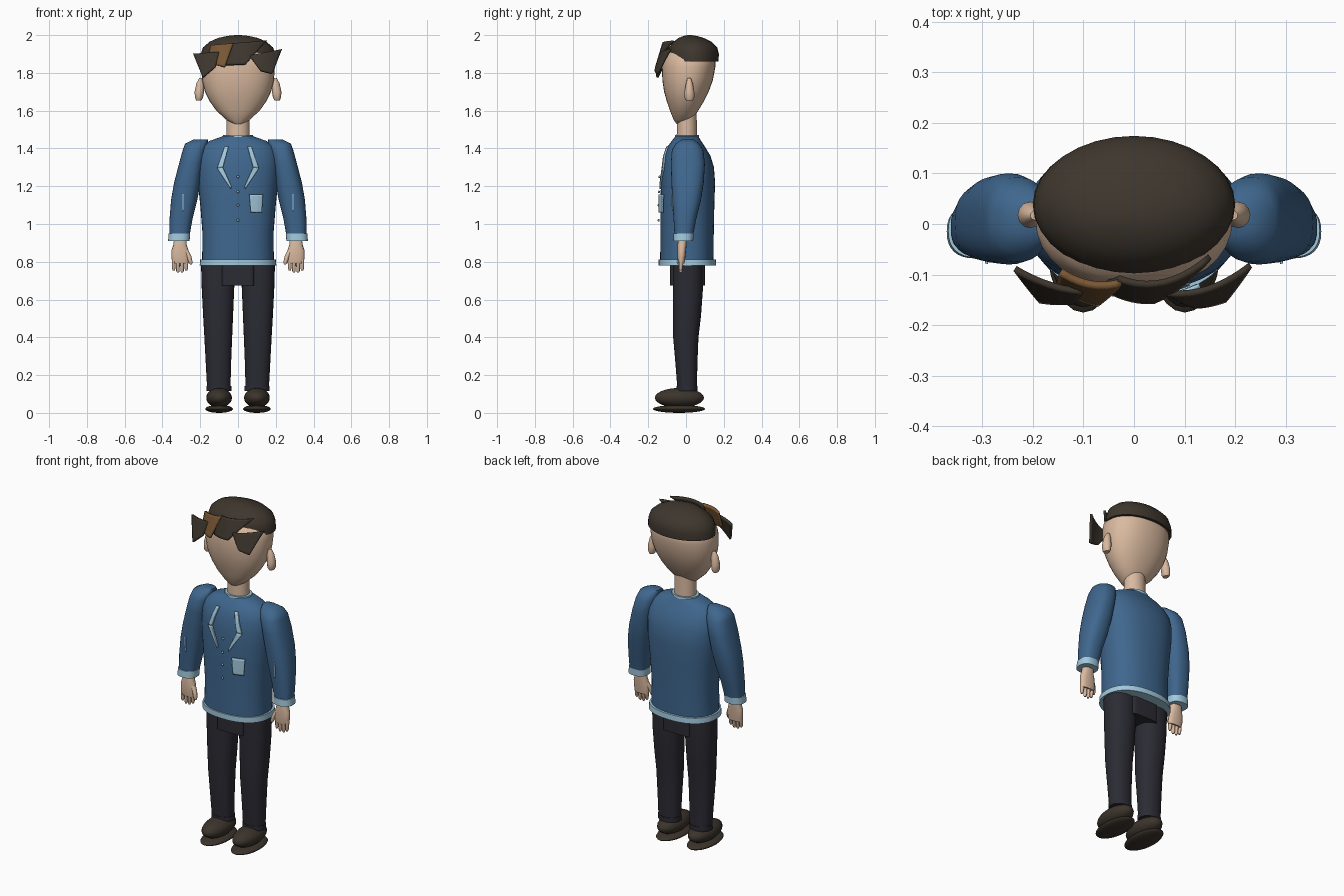
import bpy, math
from mathutils import Vector
from mathutils.bvhtree import BVHTree

if "Cube" in bpy.data.objects:
    bpy.data.objects.remove(bpy.data.objects["Cube"])


def material(name, r, g, b):
    m = bpy.data.materials.new(name)
    m.use_nodes = True
    m.diffuse_color = (r, g, b, 1)
    bsdf = m.node_tree.nodes["Principled BSDF"]
    bsdf.inputs["Base Color"].default_value = (r, g, b, 1)
    bsdf.inputs["Roughness"].default_value = 0.8
    return m


SKIN = material("skin", .70, .49, .35)
HAIR = material("dark brown hair", .048, .037, .027)
STREAK = material("light brown hair", .19, .095, .035)
BLUE = material("blue cloth", .05, .135, .27)
TRIM = material("pale blue trim", .36, .58, .72)
PANTS = material("charcoal cloth", .024, .024, .034)
SHOE = material("brown leather", .045, .034, .025)


def make(name, verts, faces, mat, mirror=False, angle=40):
    mesh = bpy.data.meshes.new(name)
    mesh.from_pydata(verts, [], faces)
    mesh.materials.append(mat)
    for p in mesh.polygons:
        p.use_smooth = True
    mesh.set_sharp_from_angle(angle=math.radians(angle))
    ob = bpy.data.objects.new(name, mesh)
    bpy.context.scene.collection.objects.link(ob)
    if mirror:
        ob.modifiers.new("mirror", 'MIRROR')
    return ob


def loft(name, rings, mat, mirror=False, n=32, power=2.0, angle=40):
    """Stack of closed rings, each given as z, x0, x1, y0, y1."""
    verts, e = [], 2 / power
    for z, x0, x1, y0, y1 in rings:
        for i in range(n):
            a = math.tau * i / n
            c, s = math.cos(a), math.sin(a)
            verts.append(((x0 + x1) / 2 + (x1 - x0) / 2 * math.copysign(abs(c) ** e, c),
                          (y0 + y1) / 2 + (y1 - y0) / 2 * math.copysign(abs(s) ** e, s), z))
    faces = [(k * n + i, k * n + (i + 1) % n, (k + 1) * n + (i + 1) % n, (k + 1) * n + i)
             for k in range(len(rings) - 1) for i in range(n)]
    faces.append(tuple(reversed(range(n))))
    faces.append(tuple(range((len(rings) - 1) * n, len(rings) * n)))
    return make(name, verts, faces, mat, mirror, angle)


def centred(name, rows, mat, **kw):
    """Loft symmetric about x = 0; rows are z, half width, y0, y1."""
    return loft(name, [(z, -w, w, a, b) for z, w, a, b in rows], mat, **kw)


def patch(name, corners, depth, mat, thick, mirror=False, n=10):
    """Bent four-cornered plate; corners in x, z and depth(x, z) gives y."""
    a, b, c, d = [Vector(p) for p in corners]
    verts = []
    for j in range(n + 1):
        for i in range(n + 1):
            p = a.lerp(b, i / n).lerp(d.lerp(c, i / n), j / n)
            verts.append((p.x, depth(p.x, p.y), p.y))
    w = n + 1
    faces = [(j * w + i, (j + 1) * w + i, (j + 1) * w + i + 1, j * w + i + 1)
             for j in range(n) for i in range(n)]
    ob = make(name, verts, faces, mat, mirror)
    solid = ob.modifiers.new("thickness", 'SOLIDIFY')
    solid.thickness, solid.offset = thick, 0
    return ob


def front_of(ob, lift):
    """Depth function that follows the front of an object."""
    tree = BVHTree.FromPolygons([v.co for v in ob.data.vertices],
                                [tuple(p.vertices) for p in ob.data.polygons])

    def depth(x, z):
        hit = tree.ray_cast(Vector((x, -1, z)), Vector((0, 1, 0)))[0]
        return (hit.y if hit else -.1) - lift
    return depth


def ball(name, centre, size, mat, mirror=False, n=24, m=12):
    cx, cy, cz = centre
    rx, ry, rz = size
    rings = []
    for k in range(m + 1):
        t = math.pi * (.02 + .96 * k / m)
        s = math.sin(t)
        rings.append((cz - rz * math.cos(t), cx - rx * s, cx + rx * s, cy - ry * s, cy + ry * s))
    return loft(name, rings, mat, mirror, n)


# Head, neck and ears
centred("head", [(1.53, .025, -.05, -.005), (1.55, .06, -.065, .03), (1.60, .115, -.085, .065),
                 (1.65, .15, -.102, .095), (1.70, .175, -.116, .12), (1.76, .19, -.125, .142),
                 (1.83, .195, -.128, .155), (1.87, .188, -.122, .155), (1.90, .17, -.108, .14),
                 (1.94, .12, -.06, .1)], SKIN, power=2.2)
centred("neck", [(1.44, .062, -.05, .06), (1.62, .06, -.045, .055)], SKIN)
loft("ear", [(1.655, .192, .222, 0, .038), (1.67, .185, .228, -.008, .044),
             (1.70, .18, .23, -.008, .044), (1.745, .18, .22, 0, .036),
             (1.772, .185, .205, .008, .026)], SKIN, mirror=True, n=12)

# Hair cap and fringe
centred("hair_cap", [(1.86, .2, -.095, .172), (1.90, .198, -.1, .174), (1.935, .185, -.09, .165),
                     (1.965, .15, -.065, .135), (1.985, .105, -.04, .095),
                     (1.996, .055, -.01, .055), (2.0, .012, .01, .03)], HAIR)


def curl(cx, k):
    return lambda x, z: -.16 + k * (x - cx) ** 2 + .3 * (z - 1.82)


patch("fringe_right", [(-.235, 1.90), (-.10, 1.91), (-.12, 1.83), (-.185, 1.775)],
      curl(-.08, 2), HAIR, .012)
patch("fringe_streak", [(-.145, 1.945), (-.025, 1.955), (-.07, 1.83), (-.15, 1.85)],
      curl(-.06, 4), STREAK, .014)
patch("fringe_middle", [(-.03, 1.955), (.15, 1.97), (.04, 1.845), (-.07, 1.84)],
      curl(.03, 3.5), HAIR, .012)
patch("fringe_left", [(.06, 1.89), (.23, 1.925), (.18, 1.795), (.12, 1.81)],
      curl(.1, 2.8), HAIR, .012)

# Jacket body with collar and hem
torso = centred("jacket_body", [(.80, .19, -.137, .145), (.95, .188, -.135, .147),
                                (1.10, .2, -.135, .15), (1.22, .212, -.133, .154),
                                (1.30, .215, -.127, .148), (1.36, .21, -.117, .13),
                                (1.41, .19, -.098, .1), (1.44, .15, -.075, .08),
                                (1.465, .08, -.055, .065)], BLUE, power=2.3, n=40)
centred("collar", [(1.45, .082, -.06, .07), (1.472, .078, -.058, .068)], TRIM)
centred("hem", [(.78, .203, -.145, .16), (.812, .2, -.145, .158)], TRIM, power=2.3, n=40)

# Lapels, pocket and buttons
chest = front_of(torso, .004)
patch("lapel_upper", [(.07, 1.41), (.05, 1.41), (.08, 1.30), (.11, 1.295)], chest, TRIM, .009, True)
patch("lapel_lower", [(.11, 1.295), (.08, 1.30), (.035, 1.20), (.037, 1.185)], chest, TRIM, .009, True)
patch("pocket", [(.06, 1.155), (.13, 1.155), (.125, 1.06), (.068, 1.06)],
      front_of(torso, .012), TRIM, .009)
for z in (1.25, 1.17, 1.10, 1.02):
    ball("button", (0, chest(0, z) - .006, z), (.007, .006, .007), TRIM, n=10, m=6)

# Sleeves and cuffs
sleeve = loft("sleeve", [(.93, .258, .362, -.06, .036), (1.03, .24, .362, -.066, .055),
                         (1.13, .215, .354, -.073, .08), (1.22, .198, .338, -.077, .094),
                         (1.32, .182, .312, -.08, .1), (1.39, .168, .293, -.075, .092),
                         (1.425, .16, .28, -.055, .07), (1.448, .16, .235, -.02, .04)],
              BLUE, mirror=True, power=2.4, angle=50)
loft("sleeve_cuff", [(.91, .256, .37, -.068, .038), (.95, .254, .367, -.066, .04)],
     TRIM, mirror=True, power=2.4)
patch("sleeve_slit", [(.288, 1.16), (.294, 1.16), (.294, 1.07), (.288, 1.07)],
      front_of(sleeve, .002), TRIM, .006, True)

# Hands
loft("palm", [(.79, .262, .345, -.04, -.008), (.82, .258, .352, -.045, -.004),
              (.86, .262, .352, -.045, 0), (.89, .272, .342, -.045, .003),
              (.93, .275, .338, -.04, .005)], SKIN, mirror=True, n=16, power=2.5)
for i in range(4):
    x, tip = .274 + .022 * i, .742 + (.012 if i in (0, 3) else 0)
    loft("finger", [(tip, x - .005, x + .005, -.034, -.024), (tip + .01, x - .009, x + .009, -.038, -.018),
                    (.82, x - .011, x + .011, -.038, -.012)], SKIN, mirror=True, n=10)
loft("thumb", [(.785, .244, .254, -.045, -.033), (.797, .24, .262, -.05, -.028),
               (.83, .247, .273, -.045, -.018), (.86, .262, .29, -.04, -.01)], SKIN, mirror=True, n=10)

# Trousers
centred("trouser_seat", [(.675, .088, -.085, .1), (.80, .088, -.085, .1)], PANTS, power=8)
loft("trouser_leg", [(.12, .04, .163, -.045, .058), (.25, .037, .17, -.055, .06),
                     (.40, .031, .178, -.068, .066), (.52, .026, .185, -.07, .08),
                     (.66, .02, .192, -.07, .09), (.80, .016, .196, -.07, .09)],
     PANTS, mirror=True, power=2.2)
loft("trouser_cuff", [(.115, .035, .167, -.05, .062), (.142, .035, .167, -.05, .062)], PANTS, mirror=True)

# Shoes
ball("shoe_upper", (.1, -.035, .08), (.068, .13, .052), SHOE, mirror=True)
ball("shoe_sole", (.1, -.037, .021), (.073, .138, .021), SHOE, mirror=True)
